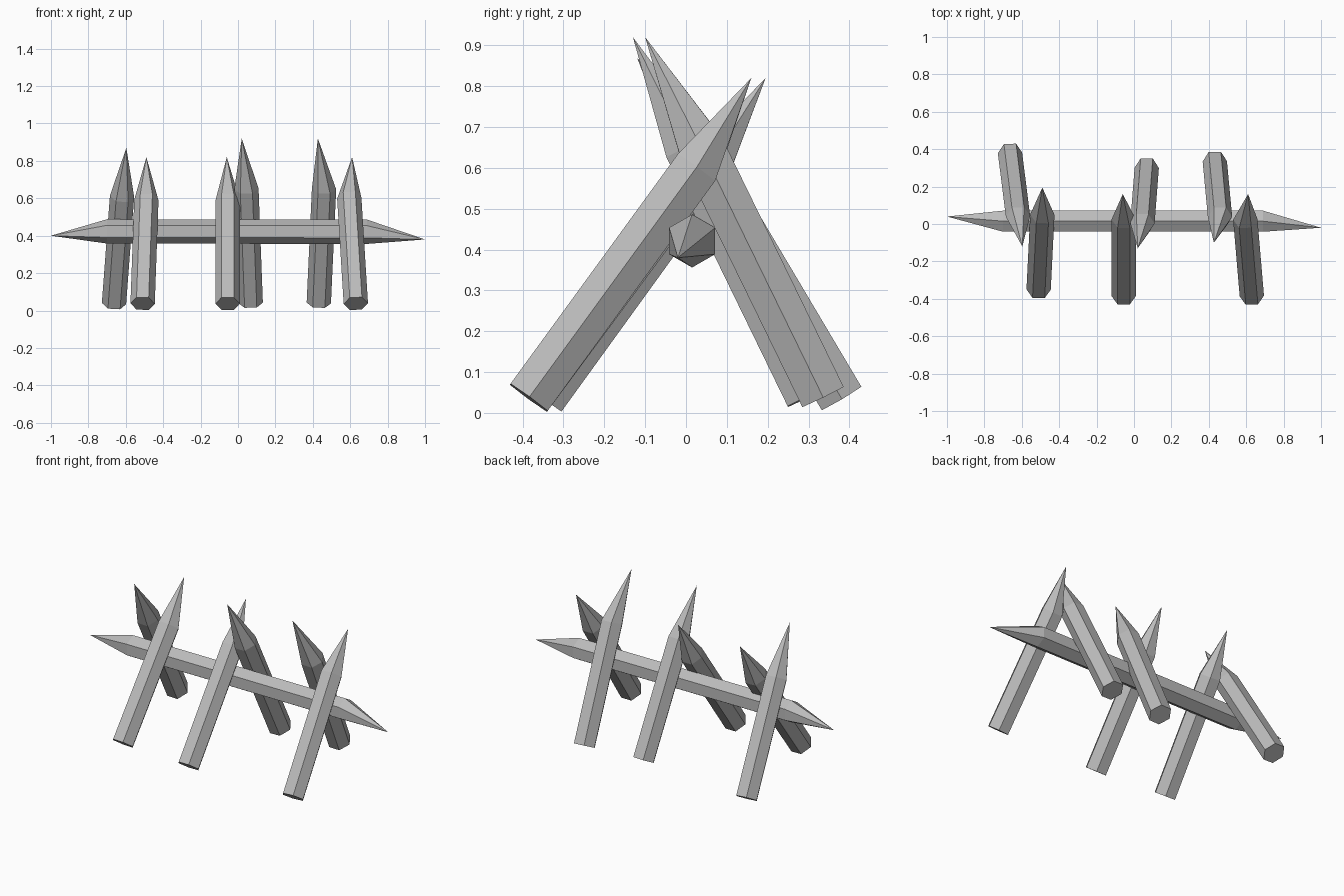
import bpy, bmesh, math
from mathutils import Vector

cube = bpy.data.objects.get("Cube")
if cube:
    bpy.data.objects.remove(cube, do_unlink=True)

# Single weathered grey colour
grey = bpy.data.materials.new("plain_grey")
grey.use_nodes = True
colour = (0.5, 0.5, 0.5, 1)
grey.diffuse_color = colour
grey.node_tree.nodes["Principled BSDF"].inputs["Base Color"].default_value = colour

SIDES = 6
RADIUS = 0.065


def hex_log(name, start, end, corner_axis, tips):
    """Six-sided log from start to end; tips holds a spike point or None per end."""
    bm = bmesh.new()
    start, end = Vector(start), Vector(end)
    along = (end - start).normalized()
    u = Vector(corner_axis)
    u = (u - along * u.dot(along)).normalized()
    v = along.cross(u)
    rings = []
    for centre in (start, end):
        ring = []
        for i in range(SIDES):
            a = math.tau * i / SIDES
            ring.append(bm.verts.new(centre + RADIUS * (u * math.cos(a) + v * math.sin(a))))
        rings.append(ring)
    for i in range(SIDES):
        j = (i + 1) % SIDES
        bm.faces.new((rings[0][i], rings[0][j], rings[1][j], rings[1][i]))
    # Close each end with a spike or a flat cap
    for ring, tip in zip(rings, tips):
        if tip is None:
            bm.faces.new(ring)
        else:
            apex = bm.verts.new(tip)
            for i in range(SIDES):
                bm.faces.new((ring[i], ring[(i + 1) % SIDES], apex))
    bmesh.ops.recalc_face_normals(bm, faces=bm.faces)
    mesh = bpy.data.meshes.new(name)
    bm.to_mesh(mesh)
    bm.free()
    mesh.materials.append(grey)
    obj = bpy.data.objects.new(name, mesh)
    bpy.context.collection.objects.link(obj)


# Horizontal beam, sharpened at both ends
hex_log("cross_beam", (-0.7, 0.015, 0.423), (0.69, 0.015, 0.421), (0, 0, 1),
        ((-1, 0.04, 0.4), (1, -0.02, 0.38)))

# Leaning stakes: base centre, shoulder centre, tip
stakes = {
    "front_stake_right": ((-0.51, -0.35, 0.037), (-0.49, 0.05, 0.59), (-0.49, 0.195, 0.82)),
    "front_stake_middle": ((-0.055, -0.385, 0.037), (-0.055, 0.025, 0.59), (-0.06, 0.16, 0.82)),
    "front_stake_left": ((0.63, -0.385, 0.037), (0.595, 0.025, 0.6), (0.61, 0.16, 0.82)),
    "back_stake_right": ((-0.663, 0.38, 0.037), (-0.62, 0.04, 0.61), (-0.597, -0.12, 0.87)),
    "back_stake_middle": ((0.068, 0.3, 0.04), (0.045, 0.003, 0.65), (0.02, -0.13, 0.92)),
    "back_stake_left": ((0.432, 0.335, 0.04), (0.46, 0.037, 0.65), (0.427, -0.1, 0.92)),
}
for name, (base, shoulder, tip) in stakes.items():
    hex_log(name, base, shoulder, (1, 0, 0), (None, tip))
